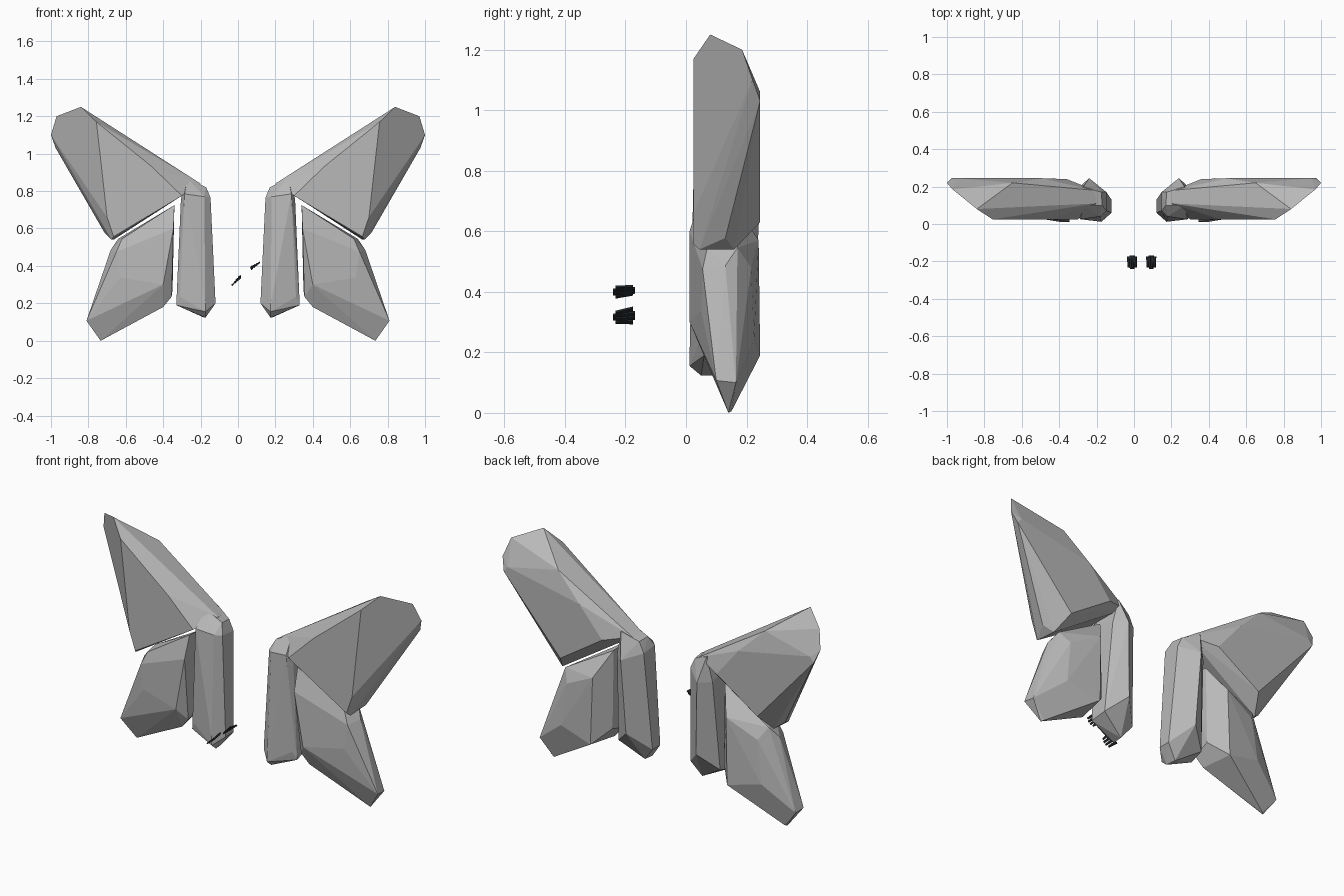
import bpy, bmesh, math
from mathutils import Vector


def material(name, col):
    m = bpy.data.materials.new(name)
    m.diffuse_color = (*col, 1)
    return m


GREY = material("stone_grey", (0.48, 0.48, 0.48))
DARK = material("dark_slate", (0.02, 0.024, 0.027))


def hull(name, points, mat, mirror=False):
    """Faceted solid wrapped around its corner points, optionally mirrored in x."""
    bm = bmesh.new()
    for p in points:
        bm.verts.new(p)
    out = bmesh.ops.convex_hull(bm, input=bm.verts)
    loose = [v for v in bm.verts if not v.link_faces]
    bmesh.ops.delete(bm, geom=loose, context='VERTS')
    bmesh.ops.dissolve_limit(bm, angle_limit=math.radians(4), verts=bm.verts, edges=bm.edges)
    bmesh.ops.recalc_face_normals(bm, faces=bm.faces)
    me = bpy.data.meshes.new(name)
    bm.to_mesh(me)
    bm.free()
    me.materials.append(mat)
    ob = bpy.data.objects.new(name, me)
    bpy.context.collection.objects.link(ob)
    if mirror:
        ob.modifiers.new("mirror", 'MIRROR').use_axis = (True, False, False)
    return ob


# Upper wing: flat front, slanted tip, bevelled leading edge
hull("upper_wing", [
    (0.30, 0.025, 0.775), (0.46, 0.025, 0.93), (0.757, 0.025, 1.17),
    (0.70, 0.025, 0.66), (0.665, 0.025, 0.557),
    (0.84, 0.08, 1.25), (0.97, 0.185, 1.20), (1.0, 0.22, 1.10), (0.975, 0.245, 1.03),
    (0.714, 0.13, 0.578), (0.676, 0.045, 0.54), (0.665, 0.16, 0.54),
    (0.20, 0.11, 0.84), (0.21, 0.18, 0.835), (0.65, 0.22, 1.115),
    (0.95, 0.245, 1.06), (0.62, 0.245, 0.63), (0.36, 0.24, 0.80), (0.50, 0.245, 0.97),
], GREY, True)

# Inner strip running down beside the gap
hull("inner_strip", [
    (0.18, 0.04, 0.77), (0.285, 0.025, 0.785), (0.175, 0.012, 0.20), (0.31, 0.045, 0.235),
    (0.17, 0.10, 0.82), (0.175, 0.17, 0.815), (0.147, 0.07, 0.765), (0.147, 0.17, 0.755),
    (0.305, 0.06, 0.76), (0.27, 0.10, 0.87), (0.27, 0.20, 0.86),
    (0.12, 0.06, 0.20), (0.12, 0.13, 0.20), (0.174, 0.012, 0.155),
    (0.174, 0.05, 0.123), (0.18, 0.11, 0.123), (0.33, 0.06, 0.19), (0.32, 0.15, 0.21),
    (0.22, 0.225, 0.30), (0.24, 0.245, 0.72), (0.30, 0.19, 0.72),
], GREY, True)

# Lower wing: sharp outer tip, broad faceted front and back
hull("lower_wing", [
    (0.34, 0.05, 0.725), (0.345, 0.012, 0.60), (0.40, 0.012, 0.30), (0.63, 0.05, 0.337),
    (0.65, 0.055, 0.475), (0.62, 0.07, 0.545), (0.64, 0.17, 0.545),
    (0.68, 0.13, 0.487), (0.81, 0.10, 0.107), (0.805, 0.165, 0.10),
    (0.725, 0.15, 0.005), (0.735, 0.14, 0.0), (0.355, 0.06, 0.235), (0.40, 0.07, 0.18),
    (0.35, 0.16, 0.27), (0.43, 0.245, 0.19), (0.63, 0.225, 0.24),
    (0.60, 0.215, 0.48), (0.42, 0.24, 0.57), (0.35, 0.15, 0.71),
], GREY, True)

# Two small clusters of thin dark slats floating in front
for side, (cx, cz, fan) in {"left": (-0.01, 0.322, 1), "right": (0.092, 0.405, -1)}.items():
    for i in range(4):
        t = (i - 1.5) / 1.5
        across = Vector((0.77, 0, 0.64))
        thick = Vector((-0.64, 0, 0.77)) * 0.004
        mid = Vector((cx, -0.20, cz)) + across * 0.024 * t
        back = mid + Vector((0, 0.035 - 0.01 * abs(t), 0.006 * fan * t))
        front = mid + Vector((0, -0.045 + 0.012 * abs(t), -0.006))
        pts = [end + across * s * w + thick * k
               for end, w in ((back, 0.008), (front, 0.005))
               for s in (-1, 1) for k in (-1, 1)]
        hull(f"{side}_slat_{i + 1}", pts, DARK)
